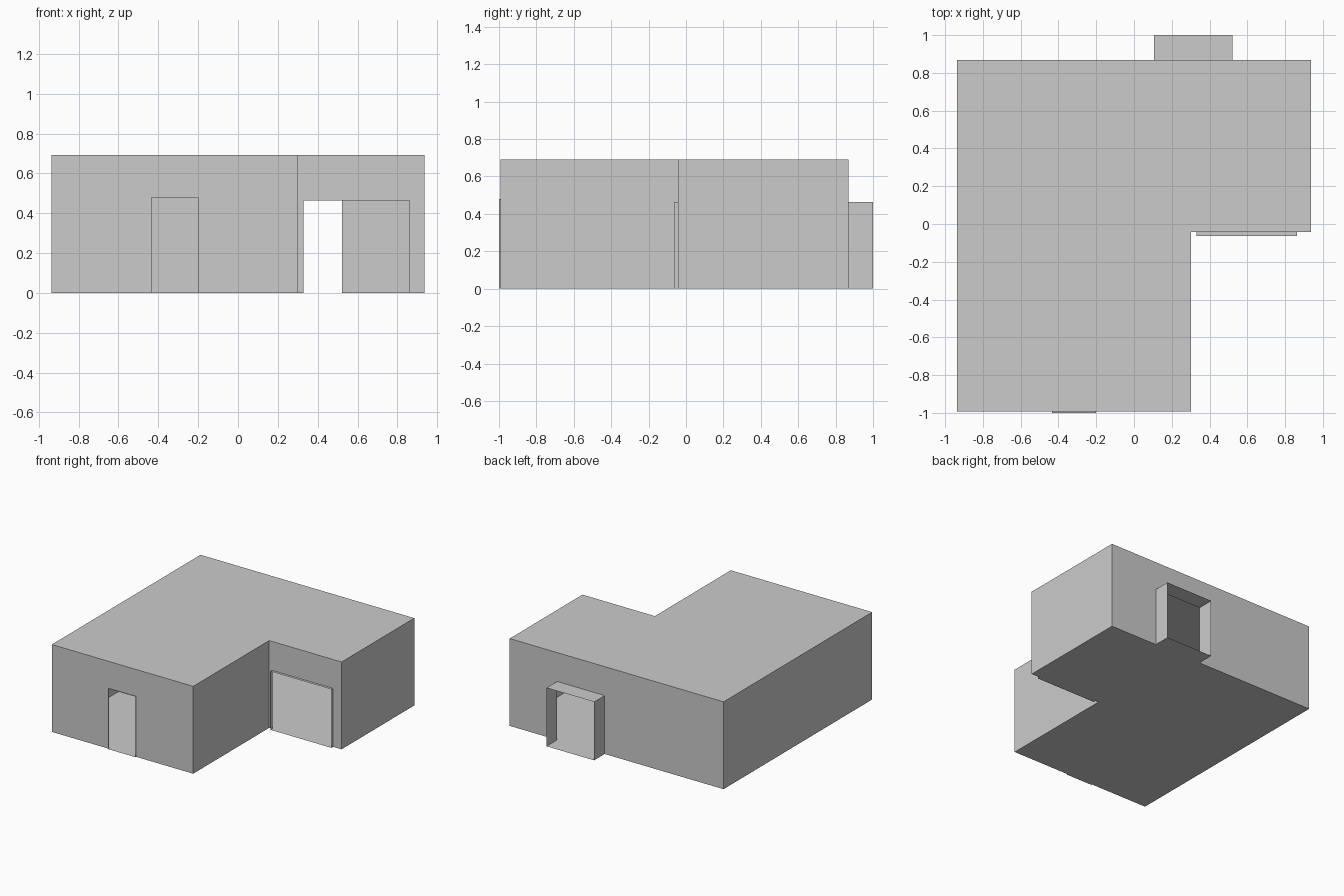
import bpy, bmesh
from mathutils import Vector

if "Cube" in bpy.data.objects:
    bpy.data.objects.remove(bpy.data.objects["Cube"])

HEIGHT = 0.692
X0, X1, XN = -0.937, 0.937, 0.302      # left, right, inner corner
Y0, Y1, YN = -0.992, 0.868, -0.042     # front, back, inner corner

# L-shaped plan, counter-clockwise; the wall starting at corner i may hold an opening
plan = [Vector(p) for p in ((X0, Y0), (XN, Y0), (XN, YN), (X1, YN), (X1, Y1), (X0, Y1))]
# wall index: (name, first x along wall, second x along wall, height, outward depth)
openings = {
    0: ("front_door_frame", -0.434, -0.20, 0.479, 0.008),
    2: ("garage_door_frame", 0.33, 0.862, 0.463, 0.021),
    4: ("back_door_frame", 0.521, 0.105, 0.463, 0.132),
}


def make_object(name, polygons):
    """Weld a few flat polygons into one open, thin-walled mesh."""
    bm = bmesh.new()
    for poly in polygons:
        bm.faces.new([bm.verts.new(p) for p in poly])
    bmesh.ops.remove_doubles(bm, verts=bm.verts[:], dist=1e-5)
    mesh = bpy.data.meshes.new(name)
    bm.to_mesh(mesh)
    bm.free()
    obj = bpy.data.objects.new(name, mesh)
    bpy.context.collection.objects.link(obj)
    return obj


def at(p, z):
    return Vector((p.x, p.y, z))


# Floor and roof
house = [[at(p, 0) for p in reversed(plan)], [at(p, HEIGHT) for p in plan]]

for i, a in enumerate(plan):
    b = plan[(i + 1) % len(plan)]
    base = [at(a, 0), at(b, 0)]
    if i in openings:
        name, xa, xb, top, depth = openings[i]
        # Doorway notch in the wall, open down to the floor
        arch = [Vector((xa, a.y, 0)), Vector((xa, a.y, top)),
                Vector((xb, a.y, top)), Vector((xb, a.y, 0))]
        base[1:1] = arch
        # Hollow frame standing out from the wall: two jambs, lintel and sill
        d = (b - a).normalized()
        out = Vector((d.y, -d.x, 0)) * depth
        make_object(name, [[p, p + out, q + out, q]
                           for p, q in zip(arch, arch[1:] + arch[:1])])
    house.append(base + [at(b, HEIGHT), at(a, HEIGHT)])

make_object("house_shell", house)
